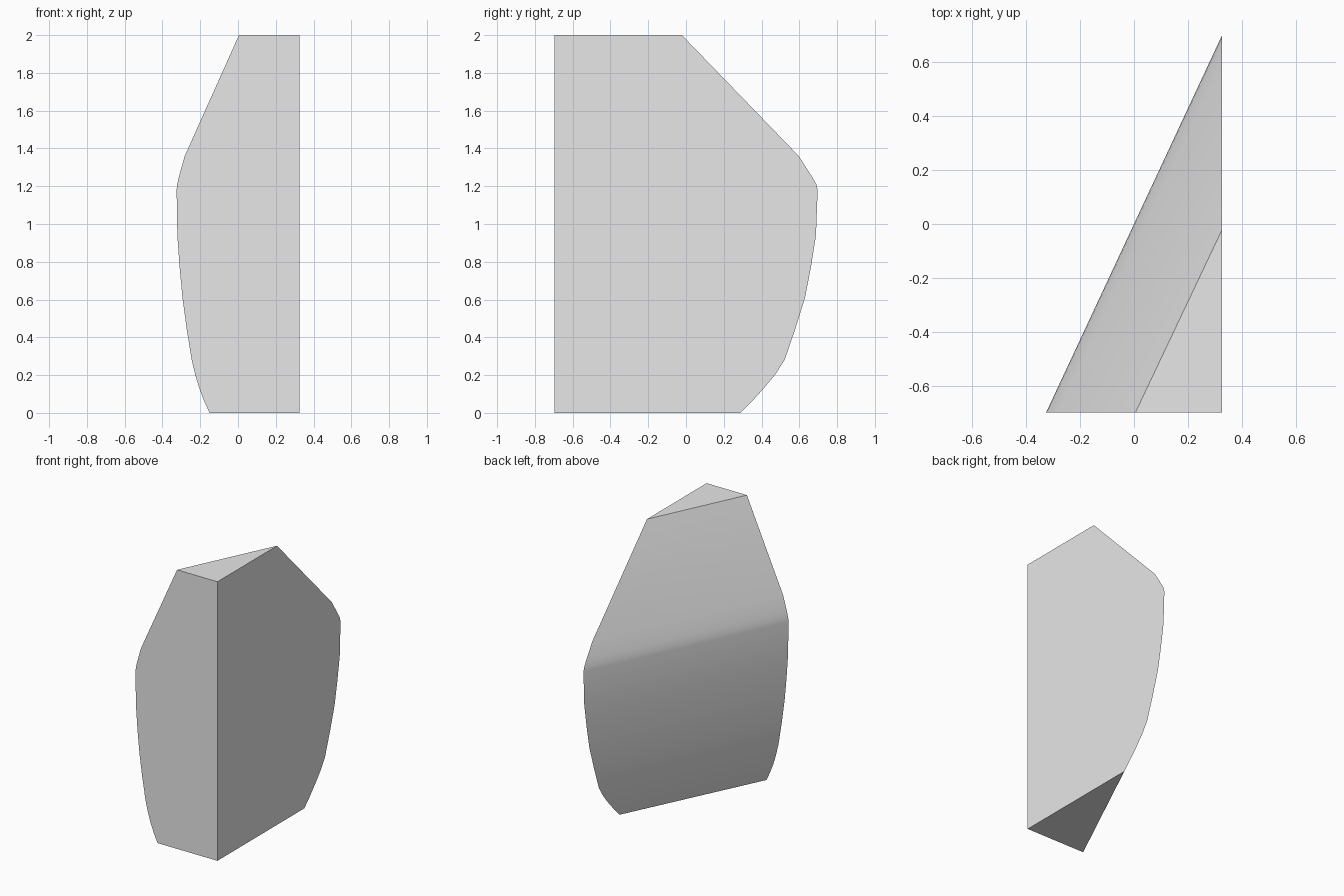
import bpy
import bmesh
import math

cube = bpy.data.objects.get("Cube")
if cube:
    bpy.data.objects.remove(cube, do_unlink=True)

# Right-angled corner of the wedge, shared by every level
CORNER_X, CORNER_Y = 0.325, -0.697

# Height, left end in x and back end in y of each triangular level
LEVELS = [
    (0.00, -0.150, 0.287), (0.06, -0.178, 0.348), (0.13, -0.205, 0.412),
    (0.20, -0.226, 0.470), (0.28, -0.245, 0.522), (0.44, -0.271, 0.577),
    (0.61, -0.294, 0.630), (0.77, -0.309, 0.661), (0.94, -0.321, 0.688),
    (1.18, -0.325, 0.697), (1.21, -0.322, 0.690), (1.25, -0.313, 0.667),
    (1.36, -0.282, 0.597), (2.00, 0.005, -0.022),
]

# Wedge body: stacked triangles bridged into a solid
bm = bmesh.new()
rings = [
    [bm.verts.new(p) for p in ((CORNER_X, CORNER_Y, z), (CORNER_X, y, z), (x, CORNER_Y, z))]
    for z, x, y in LEVELS
]
for low, high in zip(rings, rings[1:]):
    for i in range(3):
        j = (i + 1) % 3
        bm.faces.new((low[i], low[j], high[j], high[i]))
bm.faces.new(rings[0][::-1])
bm.faces.new(rings[-1])
bmesh.ops.recalc_face_normals(bm, faces=bm.faces)

mesh = bpy.data.meshes.new("wedge_body")
bm.to_mesh(mesh)
bm.free()
body = bpy.data.objects.new("wedge_body", mesh)
bpy.context.collection.objects.link(body)

# Plain grey material
grey = bpy.data.materials.new("light_grey")
grey.use_nodes = True
colour = (0.8, 0.8, 0.8, 1.0)
grey.diffuse_color = colour
grey.node_tree.nodes["Principled BSDF"].inputs["Base Color"].default_value = colour
mesh.materials.append(grey)

# Smooth curved back with crisp outer edges
bpy.ops.object.select_all(action="DESELECT")
body.select_set(True)
bpy.context.view_layer.objects.active = body
bpy.ops.object.shade_smooth_by_angle(angle=math.radians(30))
